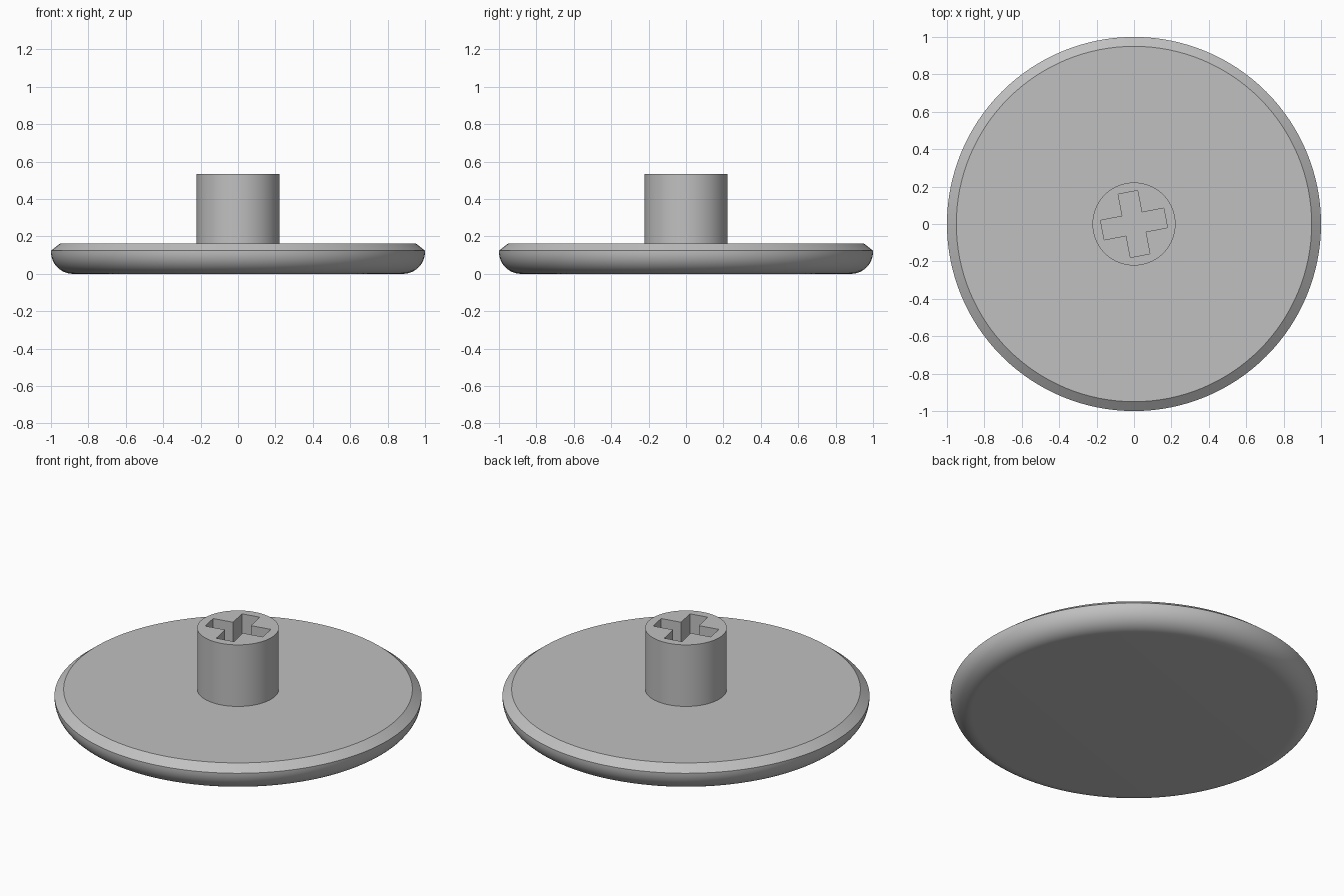
import bpy, bmesh
from math import sin, cos, pi, radians
from mathutils import Matrix, Vector

cube = bpy.data.objects.get("Cube")
if cube:
    bpy.data.objects.remove(cube, do_unlink=True)

grey = bpy.data.materials.new("light grey plastic")
grey.use_nodes = True
colour = (0.53, 0.53, 0.53, 1)
grey.diffuse_color = colour
grey.node_tree.nodes["Principled BSDF"].inputs["Base Color"].default_value = colour

SEGMENTS = 128
PLATE_TOP = 0.163
STEM_TOP = 0.533


def make_object(name, bm):
    bmesh.ops.recalc_face_normals(bm, faces=bm.faces)
    mesh = bpy.data.meshes.new(name)
    bm.to_mesh(mesh)
    bm.free()
    mesh.materials.append(grey)
    obj = bpy.data.objects.new(name, mesh)
    bpy.context.collection.objects.link(obj)
    return obj


def lathe(name, profile):
    """Spin (radius, height) points about z; end rings are capped."""
    bm = bmesh.new()
    rings = [[bm.verts.new((r * cos(2 * pi * i / SEGMENTS), r * sin(2 * pi * i / SEGMENTS), z))
              for i in range(SEGMENTS)] for r, z in profile]
    for low, high in zip(rings, rings[1:]):
        for i in range(SEGMENTS):
            j = (i + 1) % SEGMENTS
            bm.faces.new((low[i], low[j], high[j], high[i]))
    bm.faces.new(rings[0])
    bm.faces.new(rings[-1])
    return make_object(name, bm)


def smooth(obj):
    bpy.ops.object.select_all(action="DESELECT")
    obj.select_set(True)
    bpy.context.view_layer.objects.active = obj
    bpy.ops.object.shade_smooth_by_angle(angle=radians(30))


# Round plate: rounded lower rim, chamfered upper rim
fillet = 0.118
profile = [(1 - fillet + fillet * sin(a), fillet - fillet * cos(a))
           for a in (pi / 2 * i / 12 for i in range(13))]
profile += [(1, 0.124), (0.95, PLATE_TOP)]
plate = lathe("round_plate", profile)

# Central stem
stem = lathe("stem", [(0.222, PLATE_TOP - 0.01), (0.222, STEM_TOP)])

# Cross-shaped socket cut down through the stem
arm, half = 0.172, 0.053
bm = bmesh.new()
outline = []
for quarter in range(4):
    turn = Matrix.Rotation(radians(11) + quarter * pi / 2, 3, "Z")
    for x, y in ((arm, -half), (arm, half), (half, half)):
        outline.append(bm.verts.new(turn @ Vector((x, y, 0.1))))
face = bm.faces.new(outline)
extruded = bmesh.ops.extrude_face_region(bm, geom=[face])["geom"]
bmesh.ops.translate(bm, vec=(0, 0, 0.5),
                    verts=[v for v in extruded if isinstance(v, bmesh.types.BMVert)])
cutter = make_object("socket_cutter", bm)
cutter.hide_render = True

cut = stem.modifiers.new("cross_socket", "BOOLEAN")
cut.operation = "DIFFERENCE"
cut.solver = "EXACT"
cut.object = cutter
bpy.context.view_layer.objects.active = stem
bpy.ops.object.modifier_apply(modifier=cut.name)
bpy.data.objects.remove(cutter, do_unlink=True)

for part in (plate, stem):
    smooth(part)
